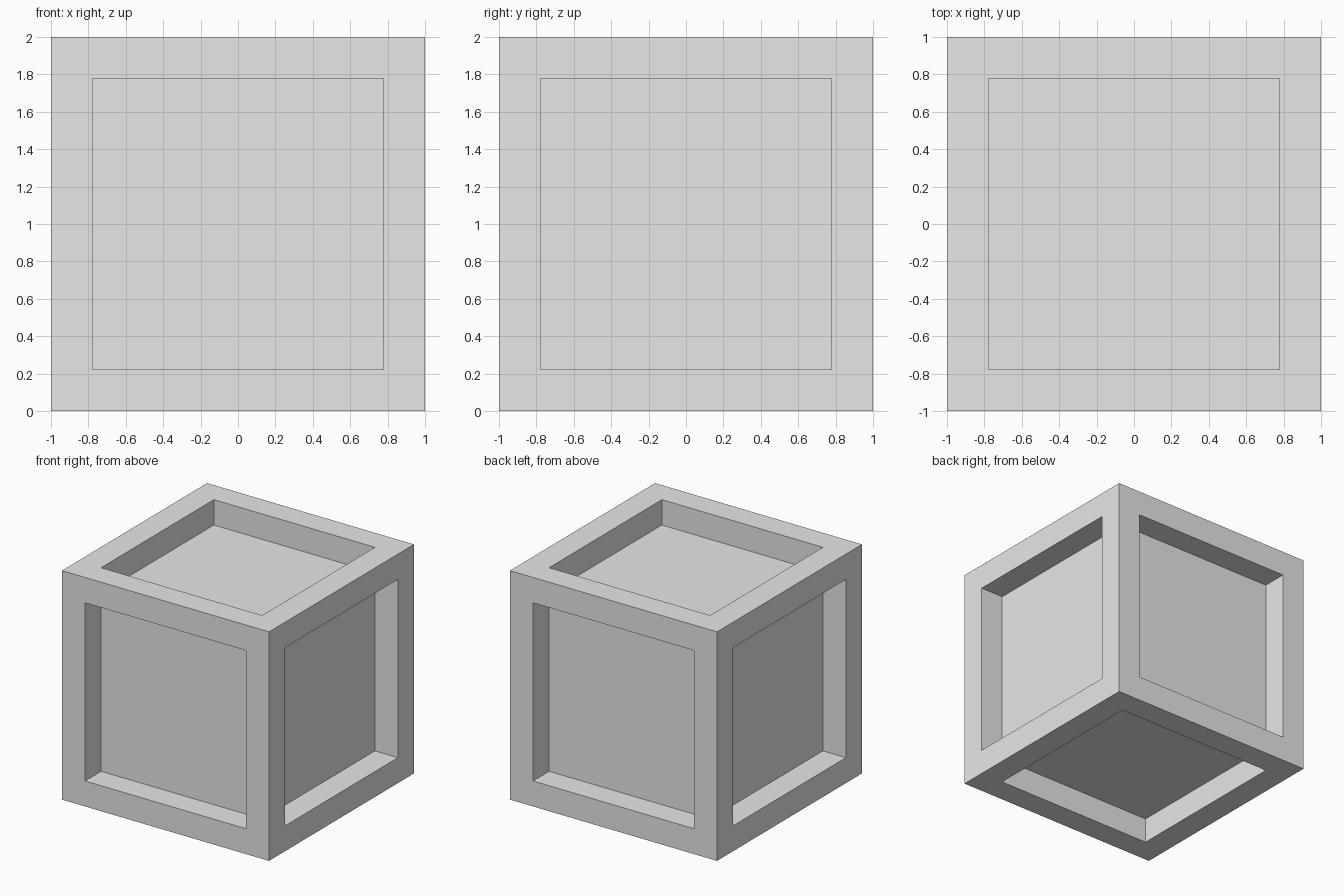
import bpy
import bmesh

SIZE = 2.0
RIM = 0.222  # border width, also the depth of each recess

default = bpy.data.objects.get("Cube")
if default:
    bpy.data.objects.remove(default, do_unlink=True)

# Plain grey finish
grey = bpy.data.materials.new("light_grey")
grey.use_nodes = True
colour = (0.8, 0.8, 0.8, 1.0)
grey.diffuse_color = colour
grey.node_tree.nodes["Principled BSDF"].inputs["Base Color"].default_value = colour

# Cube with a square border inset on every side
bm = bmesh.new()
bmesh.ops.create_cube(bm, size=SIZE)
panels = list(bm.faces)
bmesh.ops.inset_individual(bm, faces=panels, thickness=RIM, use_even_offset=True)

# Sink each inner panel straight inwards, leaving a frame around it
for panel in panels:
    normal = panel.normal.copy()
    floor = bmesh.ops.extrude_discrete_faces(bm, faces=[panel])["faces"][0]
    bmesh.ops.translate(bm, verts=floor.verts, vec=-normal * RIM)

# Stand the crate on the ground
bmesh.ops.translate(bm, verts=bm.verts, vec=(0, 0, SIZE / 2))
bm.normal_update()

mesh = bpy.data.meshes.new("framed_crate")
bm.to_mesh(mesh)
bm.free()
mesh.materials.append(grey)
crate = bpy.data.objects.new("framed_crate", mesh)
bpy.context.collection.objects.link(crate)
